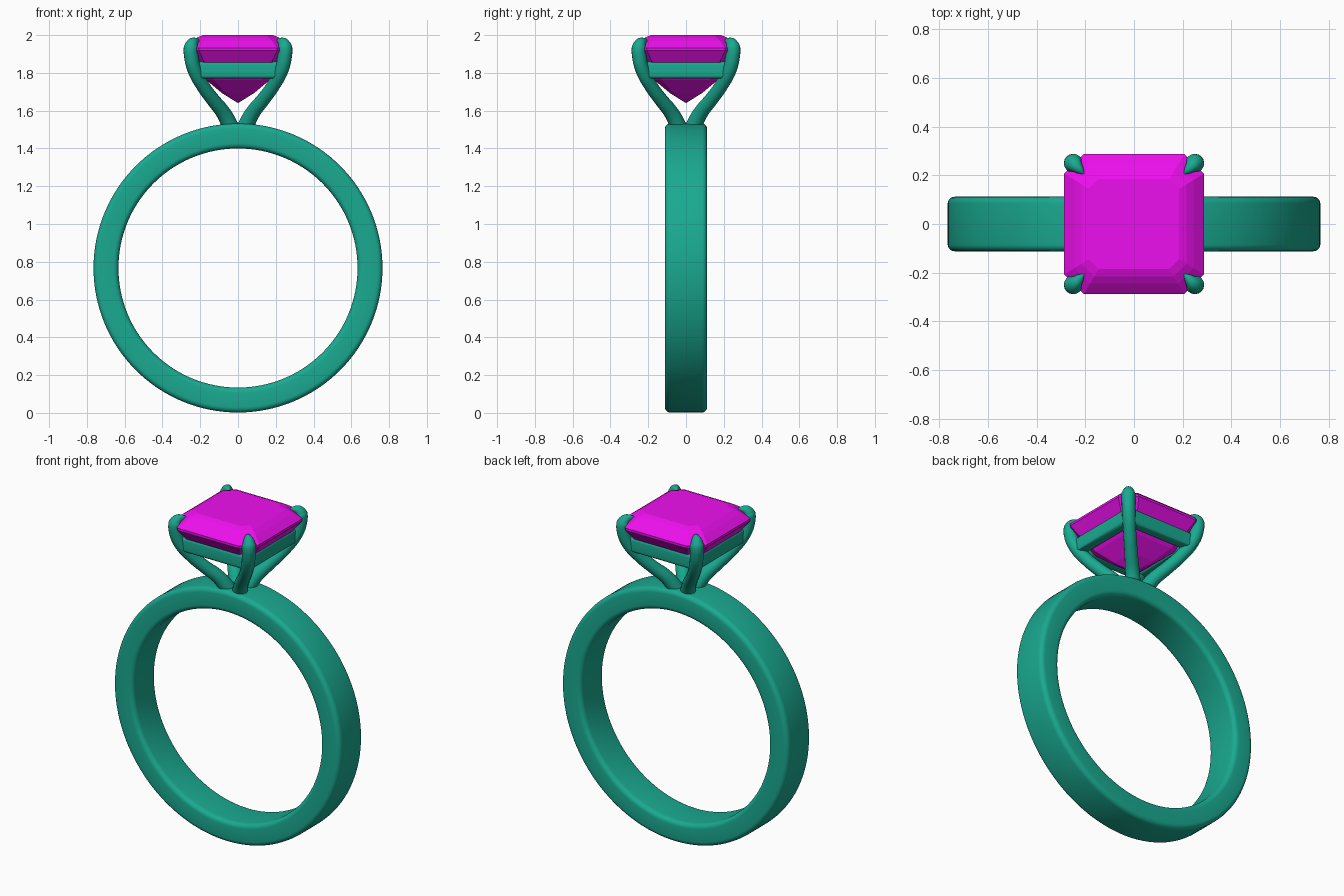
import bpy, bmesh, math

if "Cube" in bpy.data.objects:
    bpy.data.objects.remove(bpy.data.objects["Cube"])

def material(name, color):
    m = bpy.data.materials.new(name)
    m.diffuse_color = color
    m.use_nodes = True
    m.node_tree.nodes["Principled BSDF"].inputs["Base Color"].default_value = m.diffuse_color
    return m

METAL = material("green_metal", (0.01, 0.40, 0.28, 1))
GEM = material("magenta_gem", (0.85, 0.005, 0.85, 1))

def finish(name, bm, mat, smooth):
    bmesh.ops.recalc_face_normals(bm, faces=bm.faces)
    me = bpy.data.meshes.new(name)
    bm.to_mesh(me)
    bm.free()
    me.materials.append(mat)
    for p in me.polygons:
        p.use_smooth = smooth
    ob = bpy.data.objects.new(name, me)
    bpy.context.collection.objects.link(ob)
    return ob

def rounded_rect(hw, hh, r, n=5):
    pts = []
    for i, (sx, sy) in enumerate([(1, 1), (-1, 1), (-1, -1), (1, -1)]):
        for k in range(n + 1):
            a = math.pi / 2 * (i + k / n)
            pts.append((sx * (hw - r) + r * math.cos(a), sy * (hh - r) + r * math.sin(a)))
    return pts

def bridge(bm, a, b):
    n = len(a)
    for i in range(n):
        bm.faces.new((a[i], a[(i + 1) % n], b[(i + 1) % n], b[i]))

def loop_rings(bm, loops, closed):
    rings = [[bm.verts.new(p) for p in lp] for lp in loops]
    for a, b in zip(rings, rings[1:]):
        bridge(bm, a, b)
    if closed:
        bridge(bm, rings[-1], rings[0])
    return rings

# Band: rounded section swept around the y axis
section = rounded_rect(0.066, 0.112, 0.028)
R, CZ, N = 0.699, 0.767, 128
bm = bmesh.new()
loops = []
for i in range(N):
    a = 2 * math.pi * i / N
    loops.append([((R + u) * math.cos(a), v, CZ + (R + u) * math.sin(a)) for u, v in section])
loop_rings(bm, loops, True)
finish("band", bm, METAL, True)

# Gem: stepped emerald cut, (half width, corner cut, z) per level
levels = [(0.185, 0.040, 2.0), (0.215, 0.052, 1.988), (0.245, 0.064, 1.968),
          (0.287, 0.080, 1.932), (0.287, 0.080, 1.918),
          (0.235, 0.062, 1.845), (0.168, 0.042, 1.762), (0.085, 0.02, 1.693)]
bm = bmesh.new()
loops = []
for h, c, z in levels:
    k = h - c
    loops.append([(h, -k, z), (h, k, z), (k, h, z), (-k, h, z),
                  (-h, k, z), (-h, -k, z), (-k, -h, z), (k, -h, z)])
rings = loop_rings(bm, loops, False)
bm.faces.new(rings[0])
tip = bm.verts.new((0, 0, 1.64))
for i in range(8):
    bm.faces.new((rings[-1][i], rings[-1][(i + 1) % 8], tip))
finish("gem", bm, GEM, False)

# Gallery rail: square frame under the girdle with mitred corners
bm = bmesh.new()
prof = rounded_rect(0.032, 0.046, 0.02)
loops = [[(sx * (0.215 + u), sy * (0.215 + u), 1.815 + v) for u, v in prof]
         for sx, sy in [(1, 1), (-1, 1), (-1, -1), (1, -1)]]
loop_rings(bm, loops, True)
rail = finish("gallery_rail", bm, METAL, True)
bpy.context.view_layer.objects.active = rail
rail.select_set(True)
bpy.ops.object.shade_smooth_by_angle(angle=math.radians(40))
rail.select_set(False)

# Prongs: (diagonal offset, z, radius), ending in a claw over the gem corner
path = [(0.030, 1.495, 0.045), (0.075, 1.585, 0.040), (0.130, 1.655, 0.037),
        (0.185, 1.730, 0.036), (0.230, 1.815, 0.037), (0.247, 1.885, 0.038),
        (0.248, 1.935, 0.039), (0.240, 1.957, 0.030), (0.222, 1.968, 0.018),
        (0.205, 1.970, 0.003)]
for name, sx, sy in [("front_left", -1, -1), ("front_right", 1, -1),
                     ("back_left", -1, 1), ("back_right", 1, 1)]:
    cu = bpy.data.curves.new(name + "_prong", 'CURVE')
    cu.dimensions = '3D'
    cu.bevel_depth = 1.0
    cu.bevel_resolution = 6
    cu.resolution_u = 6
    cu.use_fill_caps = True
    sp = cu.splines.new('BEZIER')
    sp.bezier_points.add(len(path) - 1)
    for p, (d, z, r) in zip(sp.bezier_points, path):
        p.co = (sx * d, sy * d, z)
        p.radius = r
        p.handle_left_type = p.handle_right_type = 'AUTO'
    cu.materials.append(METAL)
    ob = bpy.data.objects.new(name + "_prong", cu)
    bpy.context.collection.objects.link(ob)
    bpy.context.view_layer.objects.active = ob
    ob.select_set(True)
    bpy.ops.object.convert(target='MESH')
    bpy.context.object.select_set(False)
